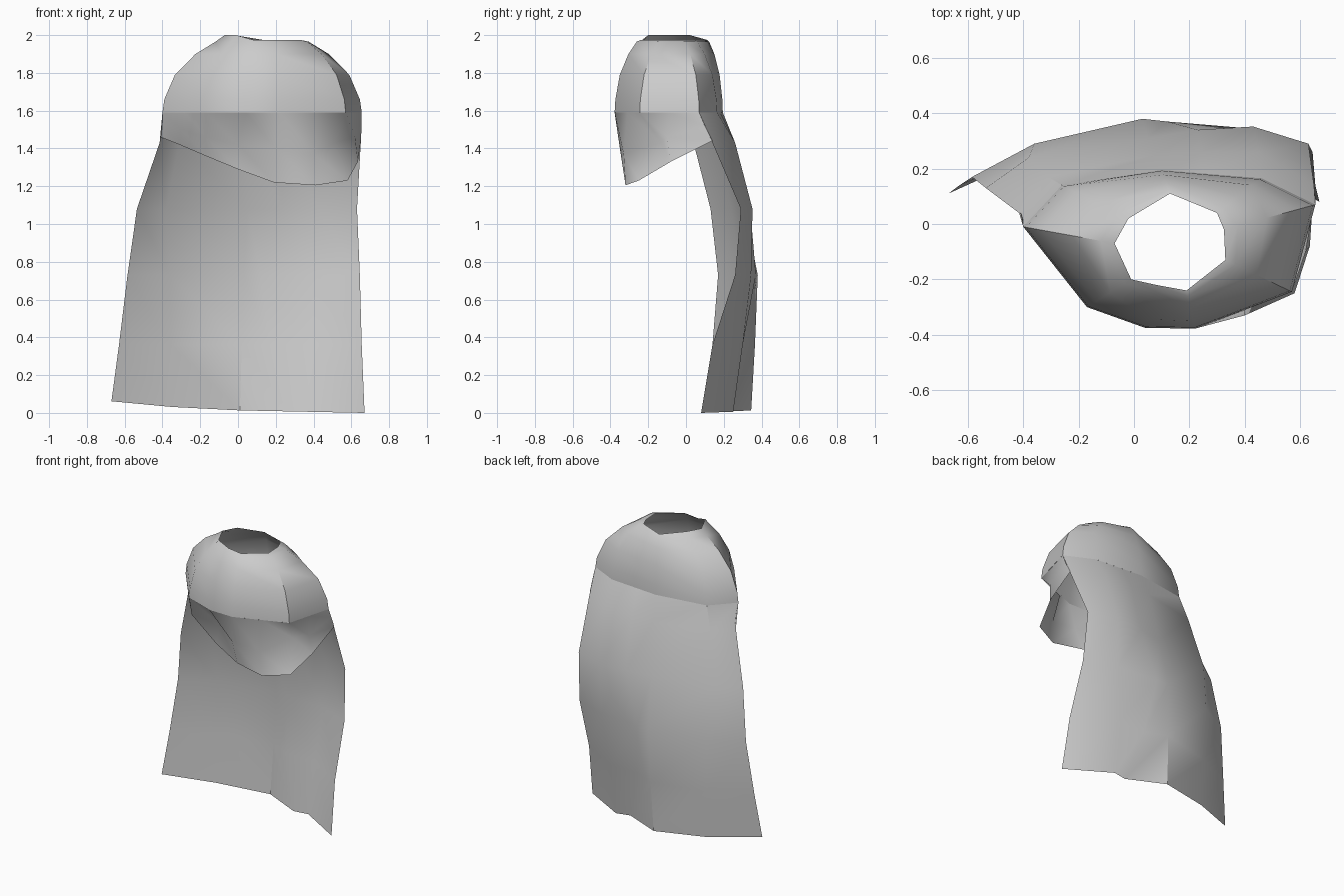
import bpy, math


def loft(name, rows, closed=False, angle=40):
    """Skin equal-length rows of points with quads."""
    n = len(rows[0])
    verts = [p for r in rows for p in r]
    faces = []
    for i in range(len(rows) - 1):
        for j in range(n if closed else n - 1):
            k = (j + 1) % n
            faces.append((i * n + j, (i + 1) * n + j, (i + 1) * n + k, i * n + k))
    me = bpy.data.meshes.new(name)
    me.from_pydata(verts, [], faces)
    me.update()
    ob = bpy.data.objects.new(name, me)
    bpy.context.collection.objects.link(ob)
    bpy.ops.object.select_all(action='DESELECT')
    ob.select_set(True)
    bpy.context.view_layer.objects.active = ob
    bpy.ops.object.shade_smooth_by_angle(angle=math.radians(angle))
    return ob


# shoulder mantle: blends from the neck outline to the chest outline
neck = [(-0.07, -0.07), (-0.01, -0.20), (0.08, -0.22), (0.19, -0.24), (0.33, -0.13),
        (0.325, -0.02), (0.30, 0.04), (0.13, 0.11), (-0.02, 0.02)]
chest = [(-0.40, -0.01), (-0.17, -0.30), (0.04, -0.375), (0.22, -0.378), (0.57, -0.245),
         (0.655, 0.07), (0.46, 0.165), (0.10, 0.195), (-0.26, 0.14)]


def blend(t, z):
    return [(a + (c - a) * t, b + (d - b) * t, z) for (a, b), (c, d) in zip(neck, chest)]


top_ring = [(x, y, 2.0 if x < 0.05 else 1.975) for x, y, z in blend(0, 0)]
loft("shoulder_mantle", [top_ring, blend(0.15, 1.965), blend(0.47, 1.90),
                         blend(0.8, 1.79), blend(0.97, 1.66), blend(1, 1.59)], closed=True)

# folded front drape: top edge on the chest outline, two inward folds, slanted hem
top = [(-0.40, -0.01), (-0.285, -0.155), (-0.17, -0.30), (0.04, -0.375), (0.22, -0.378),
       (0.40, -0.31), (0.57, -0.245), (0.61, -0.09), (0.655, 0.07)]
fold = [(-0.405, 0.02, 1.53), (-0.30, -0.12, 1.5), (-0.17, -0.27, 1.46),
        (0.0, -0.21, 1.42), (0.20, -0.35, 1.40), (0.40, -0.33, 1.37),
        (0.51, -0.13, 1.43), (0.62, -0.10, 1.46), (0.655, 0.1, 1.52)]
hem = [(-0.41, 0.04, 1.46), (-0.31, -0.07, 1.42), (-0.17, -0.18, 1.36),
       (0.0, -0.24, 1.29), (0.19, -0.28, 1.22), (0.41, -0.32, 1.205),
       (0.58, -0.25, 1.23), (0.635, -0.08, 1.33), (0.65, 0.14, 1.44)]
loft("front_drape", [[(x, y, 1.59) for x, y in top], fold, hem], angle=60)

# long back cape, each row runs from left edge to right edge
cape = [
    (1.59, [(-0.40, -0.01), (-0.26, 0.14), (0.10, 0.195), (0.25, 0.182), (0.46, 0.165), (0.655, 0.07)]),
    (1.43, [(-0.415, 0.04), (-0.31, 0.17), (0.08, 0.25), (0.24, 0.26), (0.45, 0.26), (0.65, 0.14)]),
    (1.08, [(-0.535, 0.13), (-0.38, 0.24), (0.05, 0.31), (0.23, 0.34), (0.43, 0.352), (0.63, 0.29)]),
    (0.73, [(-0.585, 0.17), (-0.36, 0.29), (0.03, 0.38), (0.12, 0.37), (0.42, 0.345), (0.645, 0.26)]),
    (0.36, [(-0.63, 0.14), (-0.355, 0.275), (0.02, 0.365), (0.17, 0.30), (0.38, 0.30), (0.655, 0.14)]),
    (0.0, [(-0.67, 0.11), (-0.35, 0.255), (0.01, 0.345), (0.27, 0.23), (0.37, 0.25), (0.67, 0.08)]),
]
rows = []
for z, pts in cape:
    lift = max(0.0, 1 - z / 0.3)  # hem rises toward the left
    rows.append([(x, y, z + lift * (0.02 * (0.67 - x) + 0.037 * max(0, -x - 0.2) * 2))
                 for x, y in pts])
loft("back_cape", rows, angle=35)
